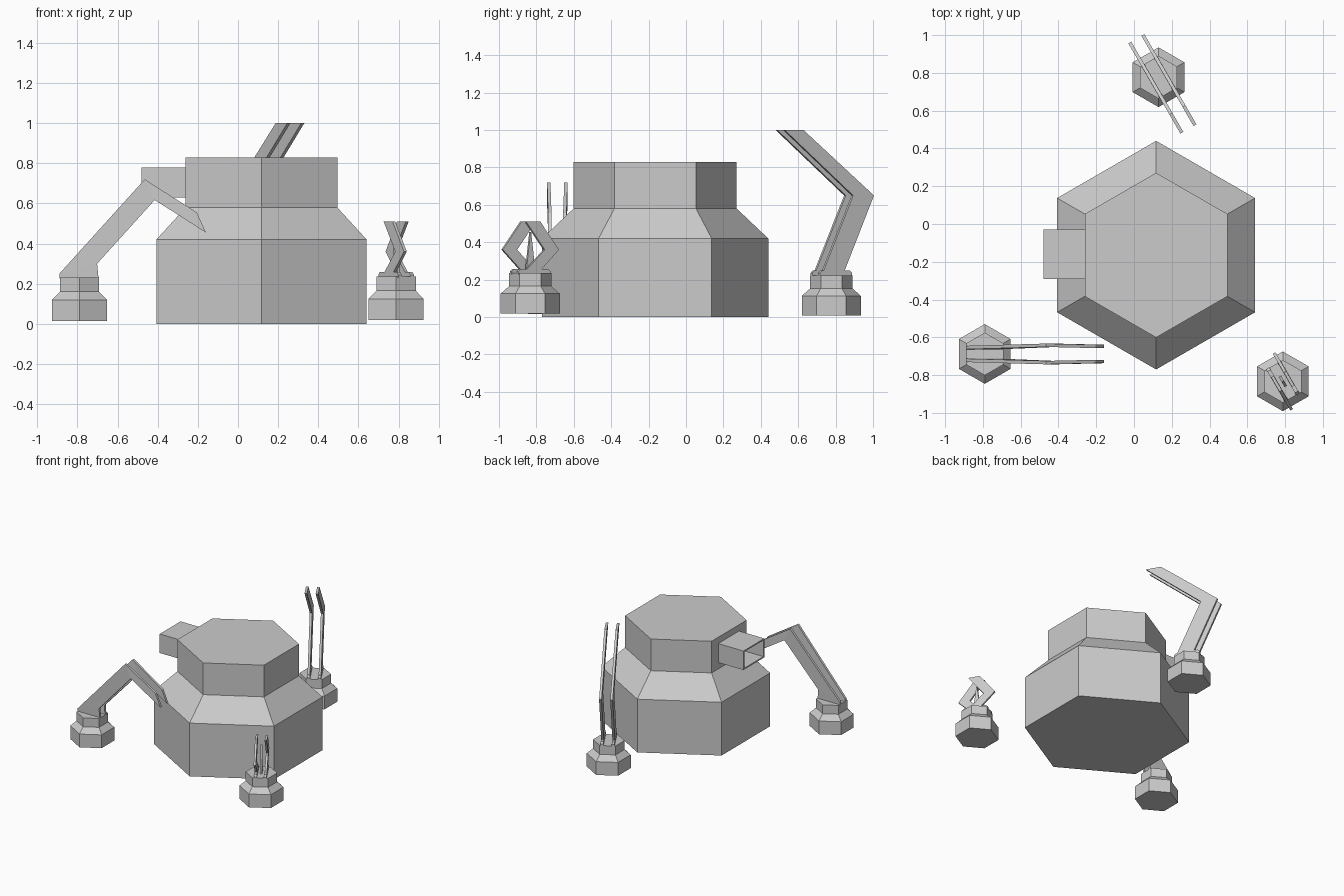
import bpy, bmesh
from math import sin, cos, radians

if "Cube" in bpy.data.objects:
    bpy.data.objects.remove(bpy.data.objects["Cube"])


def finish(name, bm):
    bmesh.ops.recalc_face_normals(bm, faces=bm.faces[:])
    me = bpy.data.meshes.new(name)
    bm.to_mesh(me)
    bm.free()
    ob = bpy.data.objects.new(name, me)
    bpy.context.collection.objects.link(ob)
    return ob


def hex_tower(name, cx, cy, profile):
    """Stacked six-sided rings from (radius, z) pairs, capped at both ends."""
    bm = bmesh.new()
    rings = [[bm.verts.new((cx + r * cos(radians(30 + 60 * i)),
                            cy + r * sin(radians(30 + 60 * i)), z))
              for i in range(6)] for r, z in profile]
    for a, b in zip(rings, rings[1:]):
        for i in range(6):
            j = (i + 1) % 6
            bm.faces.new((a[i], a[j], b[j], b[i]))
    bm.faces.new(rings[0])
    bm.faces.new(rings[-1])
    return finish(name, bm)


def plate(name, centre, angle, rungs, offsets, thick=0.02):
    """Flat bent bar: rungs are pairs of (s, z) edge points, s along angle;
    offsets give the sideways position at each rung."""
    ux, uy = cos(radians(angle)), sin(radians(angle))
    bm = bmesh.new()
    loops = []
    for (p, q), n in zip(rungs, offsets):
        loops.append([bm.verts.new((centre[0] + s * ux - m * uy,
                                    centre[1] + s * uy + m * ux, z))
                      for (s, z), m in ((p, n - thick / 2), (q, n - thick / 2),
                                        (q, n + thick / 2), (p, n + thick / 2))])
    for a, b in zip(loops, loops[1:]):
        for i in range(4):
            j = (i + 1) % 4
            bm.faces.new((a[i], a[j], b[j], b[i]))
    bm.faces.new(loops[0])
    bm.faces.new(loops[-1])
    return finish(name, bm)


def small_base(name, cx, cy, z):
    hex_tower(name, cx, cy, [(0.158, z), (0.158, z + 0.105),
                             (0.113, z + 0.145), (0.113, z + 0.215)])


def flange(name, centre, angle, n, z):
    plate(name, centre, angle,
          [((-0.1, z - 0.005), (0.1, z - 0.005)),
           ((-0.1, z + 0.01), (0.1, z + 0.01)),
           ((-0.085, z + 0.025), (0.085, z + 0.025))], [n] * 3)


# Main body
hex_tower("main_body", 0.117, -0.165,
          [(0.605, 0), (0.605, 0.42), (0.436, 0.58), (0.436, 0.83)])

# Open box spout on the left wall
bm = bmesh.new()
bmesh.ops.create_cube(bm, size=1)
for v in bm.verts:
    v.co = (-0.365 + v.co.x * 0.23, -0.16 + v.co.y * 0.26, 0.705 + v.co.z * 0.15)
bm.normal_update()
mouth = min(bm.faces, key=lambda f: f.calc_center_median().x)
bmesh.ops.inset_region(bm, faces=[mouth], thickness=0.015)
inner = bmesh.ops.extrude_discrete_faces(bm, faces=[mouth])["faces"][0]
for v in inner.verts:
    v.co.x += 0.2
finish("side_spout", bm)

# Three small pedestals
left, right, back = (-0.79, -0.688), (0.788, -0.833), (0.13, 0.777)
small_base("left_base", *left, 0.015)
small_base("right_base", *right, 0.02)
small_base("back_base", *back, 0.008)

# Left arm reaching right, a pair of bent bars
left_rungs = [((-0.1, 0.225), (0.095, 0.225)), ((-0.1, 0.25), (0.088, 0.30)),
              ((0.325, 0.72), (0.375, 0.617)), ((0.585, 0.555), (0.63, 0.455))]
# Back arm reaching over the body
back_rungs = [((-0.075, 0.22), (0.05, 0.22)), ((-0.075, 0.25), (0.055, 0.25)),
              ((0.107, 0.65), (0.235, 0.65)), ((-0.316, 1.0), (-0.2, 1.0))]
# Right folded claw, one bent bar on each side
claw_rungs = [((-0.05, 0.25), (0.04, 0.25)), ((0.065, 0.36), (0.153, 0.36)),
              ((-0.05, 0.51), (0.038, 0.51))]
for side, tag in ((-1, "a"), (1, "b")):
    plate("left_arm_" + tag, left, 0, left_rungs,
          [side * n for n in (0.032, 0.034, 0.046, 0.04)], 0.018)
    plate("back_arm_" + tag, back, 120, back_rungs, [side * 0.04] * 4, 0.018)
    flange("back_flange_" + tag, back, 120, side * 0.04, 0.225)
    plate("right_claw_" + tag, right, 120 + 90 * (1 - side), claw_rungs,
          [-0.035] * 3, 0.016)
    flange("right_flange_" + tag, right, 120, side * 0.035, 0.233)

# Spike between the claw bars
plate("claw_spike", right, 120,
      [((-0.03, 0.23), (0.03, 0.23)), ((-0.002, 0.455), (0.002, 0.455))],
      [0, 0], 0.014)
